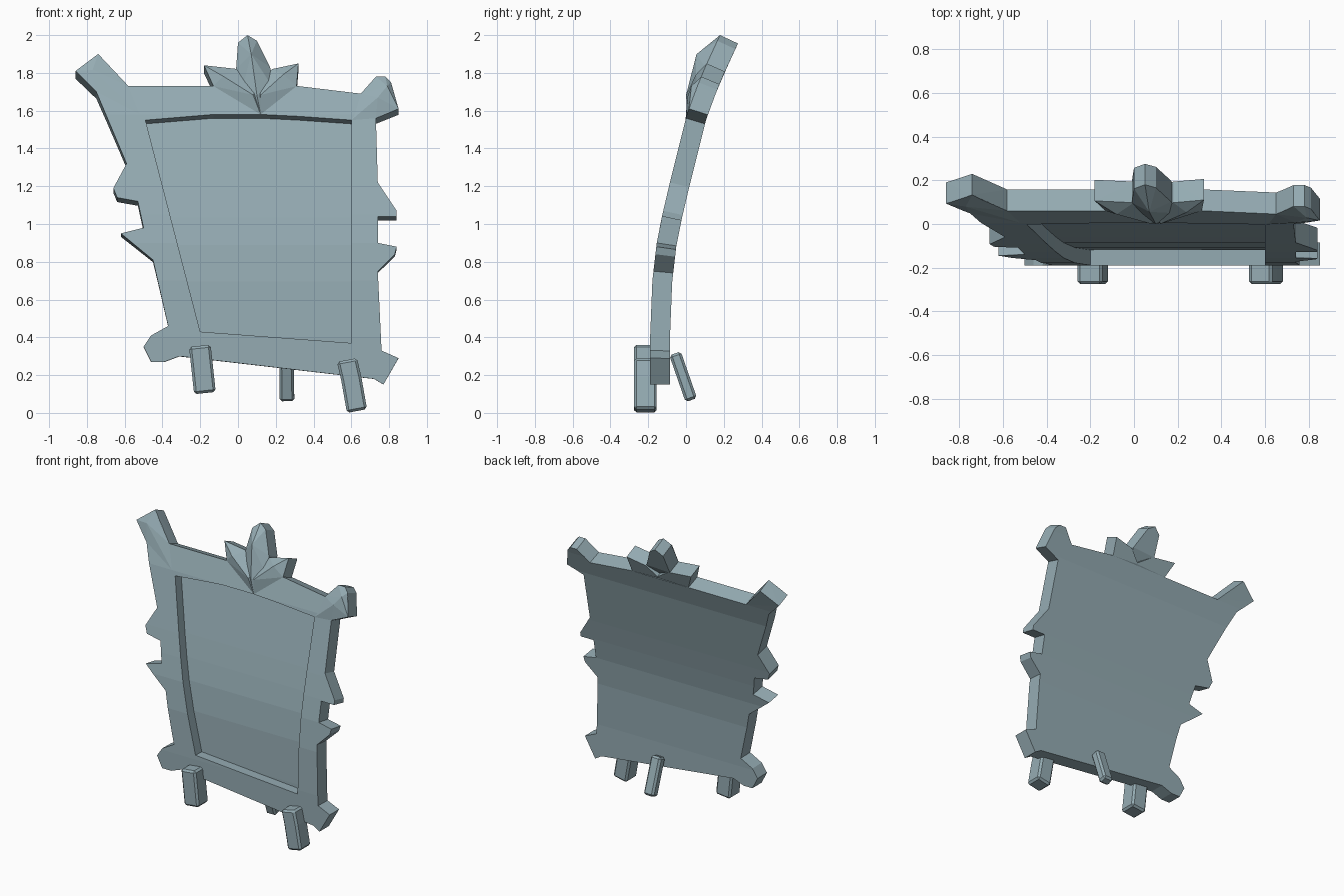
import bpy, bmesh
from mathutils import Vector
from mathutils.geometry import tessellate_polygon

cube = bpy.data.objects.get("Cube")
if cube:
    bpy.data.objects.remove(cube, do_unlink=True)

paint = bpy.data.materials.new("grey_teal")
paint.use_nodes = True
COLOUR = (0.30, 0.41, 0.45, 1)
paint.diffuse_color = COLOUR
paint.node_tree.nodes["Principled BSDF"].inputs["Base Color"].default_value = COLOUR

THICK = 0.105
# Side profile of the front surface: (height, y)
BEND = [(0.1, -.19), (0.4, -.19), (0.7, -.178), (0.9, -.155), (1.05, -.125),
        (1.2, -.09), (1.4, -.04), (1.58, .005), (1.73, .06), (1.85, .11), (2.0, .18)]


def back_direction(i):
    a, b = BEND[max(i - 1, 0)], BEND[min(i + 1, len(BEND) - 1)]
    return Vector((0, b[0] - a[0], a[1] - b[1])).normalized()


def bend(x, z, depth):
    """Place a flat point on the bent slab, depth behind its front surface."""
    i = 0
    while i < len(BEND) - 2 and z > BEND[i + 1][0]:
        i += 1
    (z0, y0), (z1, y1) = BEND[i], BEND[i + 1]
    t = (z - z0) / (z1 - z0)
    away = back_direction(i).lerp(back_direction(i + 1), t)
    return Vector((x, y0 + (y1 - y0) * t, z)) + away * depth


def finish(name, bm):
    bmesh.ops.recalc_face_normals(bm, faces=bm.faces[:])
    mesh = bpy.data.meshes.new(name)
    bm.to_mesh(mesh)
    bm.free()
    mesh.materials.append(paint)
    obj = bpy.data.objects.new(name, mesh)
    bpy.context.collection.objects.link(obj)
    return obj


def bent_slab(name, loops, near, far):
    """Flat outline with optional hole, cut at the bend lines, thickened and bent."""
    bm = bmesh.new()
    rings = [[Vector((x, 0, z)) for x, z in loop] for loop in loops]
    flat = [[Vector((p.x, p.z, 0)) for p in ring] for ring in rings]
    verts = [bm.verts.new(p) for ring in rings for p in ring]
    for tri in tessellate_polygon(flat):
        bm.faces.new([verts[i] for i in tri])
    for z, _ in BEND[1:-1]:
        bmesh.ops.bisect_plane(bm, geom=bm.verts[:] + bm.edges[:] + bm.faces[:],
                               plane_co=(0, 0, z), plane_no=(0, 0, 1))
    front = bm.verts[:]
    grown = bmesh.ops.extrude_face_region(bm, geom=bm.faces[:], use_keep_orig=True)
    back = [g for g in grown["geom"] if isinstance(g, bmesh.types.BMVert)]
    for group, depth in ((front, near), (back, far)):
        for v in group:
            v.co = bend(v.co.x, v.co.z, depth)
    return finish(name, bm)


def ornament(name, rim, ridge, back_from):
    """Faceted carving: rim runs to the back above back_from, ridge stands proud."""
    points = [bend(x, z, 0) for x, z in rim]
    points += [bend(x, z, THICK) for x, z in rim if z > back_from]
    points += [bend(x, z, -rise) for x, z, rise in ridge]
    bm = bmesh.new()
    for p in points:
        bm.verts.new(p)
    hull = bmesh.ops.convex_hull(bm, input=bm.verts[:])
    loose = set(hull["geom_interior"] + hull["geom_unused"])
    bmesh.ops.delete(bm, geom=[g for g in loose if isinstance(g, bmesh.types.BMVert)],
                     context='VERTS')
    return finish(name, bm)


def leg(name, path, width, depth):
    """Square post swept down a path with softened edges."""
    path = [Vector(p) for p in path]
    along = (path[-1] - path[0]).normalized()
    side = (Vector((1, 0, 0)) - along * along.x).normalized()
    fore = along.cross(side)
    bm = bmesh.new()
    rings = [[bm.verts.new(p + side * sx * width / 2 + fore * sy * depth / 2)
              for sx, sy in ((-1, -1), (1, -1), (1, 1), (-1, 1))] for p in path]
    for a, b in zip(rings, rings[1:]):
        for i in range(4):
            j = (i + 1) % 4
            bm.faces.new((a[i], a[j], b[j], b[i]))
    bm.faces.new(rings[0])
    bm.faces.new(rings[-1])
    obj = finish(name, bm)
    mod = obj.modifiers.new("soft_edges", 'BEVEL')
    mod.width = 0.013
    mod.segments = 1
    return obj


# Frame outline, running clockwise from the top left corner
top = [(-.86, 1.81), (-.74, 1.90), (-.58, 1.73), (.32, 1.73), (.65, 1.69),
       (.73, 1.78), (.78, 1.78), (.81, 1.75), (.85, 1.61), (.73, 1.56)]
left_side = [(.74, 1.22), (.84, 1.07), (.84, 1.04), (.74, 1.04), (.74, .90),
             (.84, .88), (.83, .84), (.74, .75), (.76, .33)]
bottom = [(.85, .29), (.77, .15), (.72, .18), (-.31, .30), (-.39, .27),
          (-.46, .27), (-.50, .35), (-.46, .41), (-.37, .46)]
right_side = [(-.45, .81), (-.62, .95), (-.50, .98), (-.53, 1.12),
              (-.64, 1.14), (-.66, 1.19), (-.59, 1.32), (-.75, 1.70)]
opening = [(-.49, 1.55), (-.13, 1.58), (.12, 1.58), (.32, 1.57),
           (.60, 1.55), (.60, .37), (-.20, .43)]

bent_slab("frame", [top + left_side + bottom + right_side, opening], 0, THICK)
bent_slab("mirror_panel", [opening], 0.07, THICK)

# Three-leaf crest
ornament("crest_middle_leaf",
         [(.12, 1.58), (.02, 1.70), (-.01, 1.82), (0, 1.96), (.05, 2.0), (.10, 1.97),
          (.17, 1.83), (.20, 1.70)],
         [(.10, 1.67, .04), (.07, 1.87, .07)], 1.72)
ornament("crest_right_leaf",
         [(-.18, 1.84), (-.13, 1.73), (0, 1.66), (.12, 1.58), (.12, 1.74), (0, 1.82)],
         [(-.08, 1.77, .035), (.08, 1.67, .04)], 1.72)
ornament("crest_left_leaf",
         [(.32, 1.85), (.31, 1.73), (.22, 1.66), (.12, 1.58), (.10, 1.74), (.18, 1.82)],
         [(.24, 1.78, .03), (.12, 1.67, .04)], 1.72)

# Raised corner carvings
ornament("top_right_corner",
         [(-.86, 1.81), (-.74, 1.90), (-.58, 1.73), (-.52, 1.58), (-.75, 1.70)],
         [(-.77, 1.81, .015)], 1.72)
ornament("top_left_corner",
         [(.65, 1.69), (.73, 1.78), (.78, 1.78), (.81, 1.75), (.85, 1.61), (.73, 1.56),
          (.60, 1.55)],
         [(.79, 1.72, .03), (.74, 1.66, .03)], 1.72)

# Feet
leg("front_right_leg", [(-.202, -.215, .355), (-.175, -.215, .105)], .115, .12)
leg("front_left_leg", [(.577, -.215, .28), (.60, -.215, .18), (.63, -.215, .01)], .108, .12)
leg("back_leg", [(.257, -.058, .315), (.259, .028, .068)], .078, .064)
